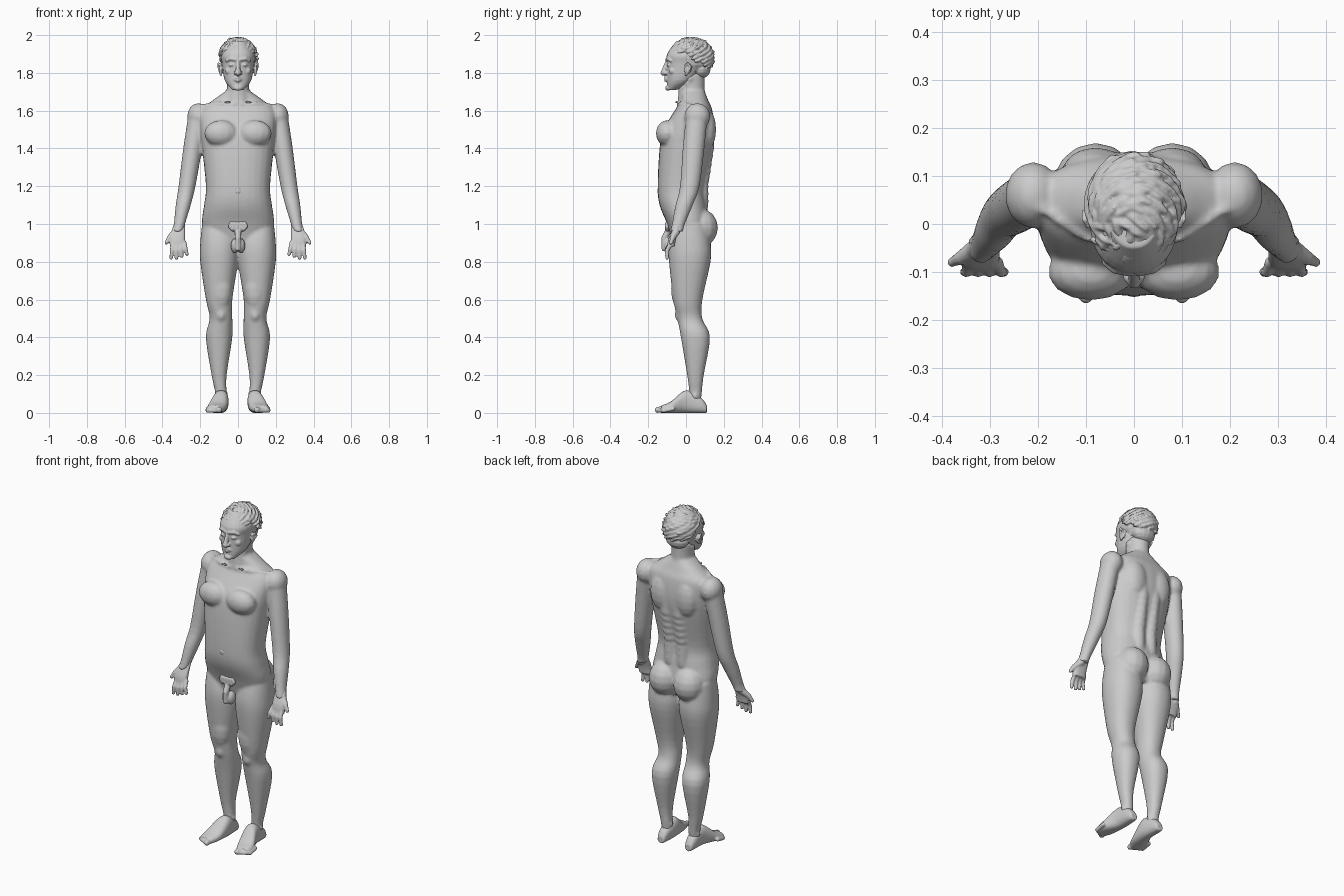
import bpy, bmesh, math, random
from mathutils import Matrix, Vector

if "Cube" in bpy.data.objects:
    bpy.data.objects.remove(bpy.data.objects["Cube"])

grey = bpy.data.materials.new("plain grey")
grey.use_nodes = True
colour = (0.6, 0.6, 0.6, 1)
grey.diffuse_color = colour
grey.node_tree.nodes["Principled BSDF"].inputs["Base Color"].default_value = colour

# One unit ball, copied wherever a rounded mass is needed
ball = bmesh.new()
bmesh.ops.create_uvsphere(ball, u_segments=14, v_segments=8, radius=1)
ball.verts.index_update()
ball_points = [vert.co.copy() for vert in ball.verts]
ball_faces = [[vert.index for vert in face.verts] for face in ball.faces]
ball.free()


def spline(before, start, end, after, t):
    """Smooth interpolation between two neighbouring sections."""
    return [b + t / 2 * (c - a + t * (2 * a - 5 * b + 4 * c - d + t * (3 * (b - c) + d - a)))
            for a, b, c, d in zip(before, start, end, after)]


def loft(bm, rows, power=2, lengthwise=False, sides=28, steps=4):
    """Skin over rounded sections: station, centre, radius, centre, radius."""
    last = len(rows) - 1
    dense = [spline(rows[max(i - 1, 0)], rows[i], rows[i + 1], rows[min(i + 2, last)], k / steps)
             for i in range(last) for k in range(steps)] + [rows[last]]
    rings = []
    for station, centre_u, radius_u, centre_v, radius_v in dense:
        ring = []
        for k in range(sides):
            c, s = math.cos(math.tau * k / sides), math.sin(math.tau * k / sides)
            u = centre_u + radius_u * math.copysign(abs(c) ** (2 / power), c)
            v = centre_v + radius_v * math.copysign(abs(s) ** (2 / power), s)
            ring.append(bm.verts.new((u, station, v) if lengthwise else (u, v, station)))
        rings.append(ring)
    for low, high in zip(rings, rings[1:]):
        for k in range(sides):
            following = (k + 1) % sides
            bm.faces.new((low[k], low[following], high[following], high[k]))
    bm.faces.new(rings[0])
    bm.faces.new(rings[-1])


def trunk(bm, rows, power):
    """Centred form from height, half width, front and back."""
    loft(bm, [(z, 0, half, (front + back) / 2, (back - front) / 2)
              for z, half, front, back in rows], power)


def limb(bm, rows, depth, power=2):
    """Side form from height, centre and radius, with one depth ratio."""
    loft(bm, [(z, x, radius, y, radius * depth) for z, x, y, radius in rows], power)


def blob(bm, centre, size, turn=Matrix.Identity(4)):
    place = Matrix.Translation(centre) @ turn @ Matrix.Diagonal((*size, 1))
    verts = [bm.verts.new(place @ point) for point in ball_points]
    for face in ball_faces:
        bm.faces.new([verts[i] for i in face])


def chain(bm, points, thick, thin, steps=5):
    """A rounded, tapering run of overlapping balls."""
    pieces = len(points) - 1
    for i in range(pieces):
        for k in range(steps + 1):
            radius = thick + (thin - thick) * (i + k / steps) / pieces
            blob(bm, Vector(points[i]).lerp(Vector(points[i + 1]), k / steps), [radius] * 3)


def finish(name, bm, voxel, smooth, mirror=True):
    """Mirror the half, fuse it into one skin and soften it."""
    bmesh.ops.recalc_face_normals(bm, faces=bm.faces)
    mesh = bpy.data.meshes.new(name)
    bm.to_mesh(mesh)
    bm.free()
    mesh.materials.append(grey)
    part = bpy.data.objects.new(name, mesh)
    bpy.context.collection.objects.link(part)
    if mirror:
        part.modifiers.new("Mirror", "MIRROR").use_mirror_merge = False
    fuse = part.modifiers.new("Fuse", "REMESH")
    fuse.mode = "VOXEL"
    fuse.voxel_size = voxel
    fuse.use_smooth_shade = True
    soften = part.modifiers.new("Soften", "SMOOTH")
    soften.factor = 0.5
    soften.iterations = smooth


# Torso and neck
body = bmesh.new()
trunk(body, [(.9, .15, -.07, .1), (1, .19, -.1, .12), (1.1, .18, -.14, .11), (1.2, .17, -.15, .1),
             (1.4, .19, -.14, .14), (1.5, .2, -.12, .15), (1.6, .2, -.06, .14),
             (1.65, .14, -.03, .12), (1.7, .07, -.03, .1)], power=2.4)
trunk(body, [(1.6, .08, -.05, .12), (1.7, .06, -.04, .1), (1.8, .06, -.04, .1)], power=2)
# Leg and arm
limb(body, [(1, .11, .02, .08), (.9, .1, .02, .1), (.8, .1, .02, .1), (.6, .1, .01, .07),
            (.5, .09, .02, .06), (.4, .1, .05, .07), (.2, .1, .05, .04), (.1, .09, .05, .03),
            (.02, .09, .04, .03)], depth=1.1, power=2.2)
limb(body, [(1.6, .21, .06, .05), (1.4, .24, .04, .05), (1.2, .27, .02, .045),
            (1.1, .29, -.01, .04), (1, .31, -.04, .03), (.96, .32, -.05, .03)], depth=1.15)
# Muscle masses
muscles = {
    "chest": ((.09, -.1, 1.48), (.09, .06, .07)),
    "shoulder": ((.21, .06, 1.57), (.06, .07, .07)),
    "shoulder blade": ((.08, .11, 1.5), (.07, .05, .11)),
    "buttock": ((.08, .08, .98), (.09, .09, .1)),
    "flank": ((.14, -.01, 1.07), (.04, .08, .05)),
    "kneecap": ((.09, -.03, .52), (.03, .03, .04)),
    "thigh": ((.09, -.03, .66), (.06, .05, .12)),
}
for centre, size in muscles.values():
    blob(body, centre, size)
# Ridge beside the spine, collarbone, neck cord and ankle bones
chain(body, [(.04, .08, 1.1), (.04, .08, 1.2), (.04, .11, 1.4), (.04, .11, 1.5)], thick=.04, thin=.04)
chain(body, [(.02, -.04, 1.63), (.1, -.03, 1.64), (.19, .03, 1.63)], thick=.01, thin=.01)
chain(body, [(.02, -.04, 1.64), (.05, .02, 1.77)], thick=.01, thin=.02)
chain(body, [(.06, .05, .1), (.12, .05, .09)], thick=.01, thin=.01)
finish("body", body, voxel=.008, smooth=6)

# Hand: palm, fingers and thumb
hands = bmesh.new()
limb(hands, [(1, .31, -.04, .03), (.93, .32, -.07, .04), (.88, .32, -.08, .04)], depth=.5, power=2.6)
for i in range(4):
    root = Vector((.285 + .02 * i, -.08, .9))
    tip = Vector((.27 + .028 * i, -.1, .84 - .01 * min(i, 2)))
    knuckle = root.lerp(tip, .5) + Vector((0, -.01, 0))
    chain(hands, [root, knuckle, tip], thick=.013, thin=.01)
chain(hands, [(.33, -.05, .96), (.36, -.07, .93), (.38, -.08, .9)], thick=.02, thin=.01)
finish("hands", hands, voxel=.005, smooth=2)

# Foot and toes, resting on the ground
feet = bmesh.new()
foot = [(.11, .09, .02, .02), (.08, .09, .03, .04), (0, .09, .04, .06), (-.08, .11, .05, .03),
        (-.13, .12, .04, .02)]
loft(feet, [(y, x, half, rise, rise) for y, x, half, rise in foot], power=2.4, lengthwise=True)
for i in range(5):
    radius = .012 if i else .016
    tip = Vector((.1 + .015 * i, -.15 + .008 * i, radius))
    chain(feet, [tip + Vector((0, .05, .01)), tip], thick=radius, thin=radius)
finish("feet", feet, voxel=.005, smooth=2)

# Head: skull and jaw
head = bmesh.new()
trunk(head, [(1.71, .03, -.1, -.05), (1.76, .07, -.1, .04), (1.85, .085, -.1, .1),
             (1.9, .09, -.1, .12), (1.97, .05, -.05, .08)], power=2.2)
# Nose and nostril
chain(head, [(0, -.1, 1.86), (0, -.12, 1.8)], thick=.01, thin=.015)
blob(head, (.013, -.11, 1.8), (.01, .013, .01))
# Brow, eye, cheek, lips and chin
chain(head, [(.01, -.1, 1.87), (.04, -.095, 1.875), (.06, -.08, 1.865)], thick=.01, thin=.008)
blob(head, (.034, -.09, 1.842), (.016, .013, .009))
blob(head, (.05, -.07, 1.81), (.02, .02, .02))
for height in (1.775, 1.76):
    chain(head, [(0, -.106, height), (.025, -.094, 1.766)], thick=.009, thin=.004)
blob(head, (0, -.095, 1.72), (.025, .015, .015))
# Ear
tilt = Matrix.Rotation(.3, 4, "Z") @ Matrix.Rotation(-.2, 4, "X")
blob(head, (.09, .01, 1.82), (.01, .02, .03), tilt)
chain(head, [(.095, -.005, 1.84), (.103, .01, 1.85), (.103, .025, 1.83), (.09, 0, 1.79)],
      thick=.006, thin=.007)
finish("head", head, voxel=.004, smooth=2)

# Hair: a cap covered in swept locks
random.seed(4)
hair = bmesh.new()
middle, radii = Vector((0, .03, 1.88)), Vector((.095, .11, .1))
blob(hair, middle, radii)
blob(hair, (0, .08, 1.82), (.07, .05, .05))
count = 190
for i in range(count):
    up = 1 - 1.4 * (i + .5) / count
    around = math.sqrt(1 - up * up)
    out = Vector((around * math.cos(2.4 * i), around * math.sin(2.4 * i), up))
    hairline = .3 - .7 * max(out.y + .3, 0)
    if up < hairline:
        continue
    swirl = Vector((out.y + .3, -out.x, 0)) + Vector((.5, -.4, -.6)) * random.random()
    along = (swirl - out * swirl.dot(out)).normalized()
    along = (along + out * random.uniform(0, .3)).normalized()
    across = out.cross(along).normalized()
    turn = Matrix((along, across, along.cross(across))).transposed().to_4x4()
    root = middle + Vector([a * b for a, b in zip(out, radii)])
    blob(hair, root, (random.uniform(.025, .04), .009, .011), turn)
finish("hair", hair, voxel=.004, smooth=1, mirror=False)

# Groin anatomy, kept plain
groin = bmesh.new()
for i in range(8):
    blob(groin, (.006 * i, -.1, 1 - .012 * (i % 3)), (.01, .012, .016))
blob(groin, (.015, -.085, .885), (.023, .03, .04))
chain(groin, [(0, -.095, .96), (0, -.115, .925), (0, -.115, .87)], thick=.018, thin=.015)
finish("groin", groin, voxel=.005, smooth=2)

# Navel, nipples and collarbone patches
marks = bmesh.new()
blob(marks, (0, -.147, 1.175), (.016, .005, .016))
blob(marks, (.13, -.137, 1.465), (.009, .008, .006))
blob(marks, (.055, -.05, 1.645), (.018, .006, .006))
finish("skin_marks", marks, voxel=.003, smooth=1)
